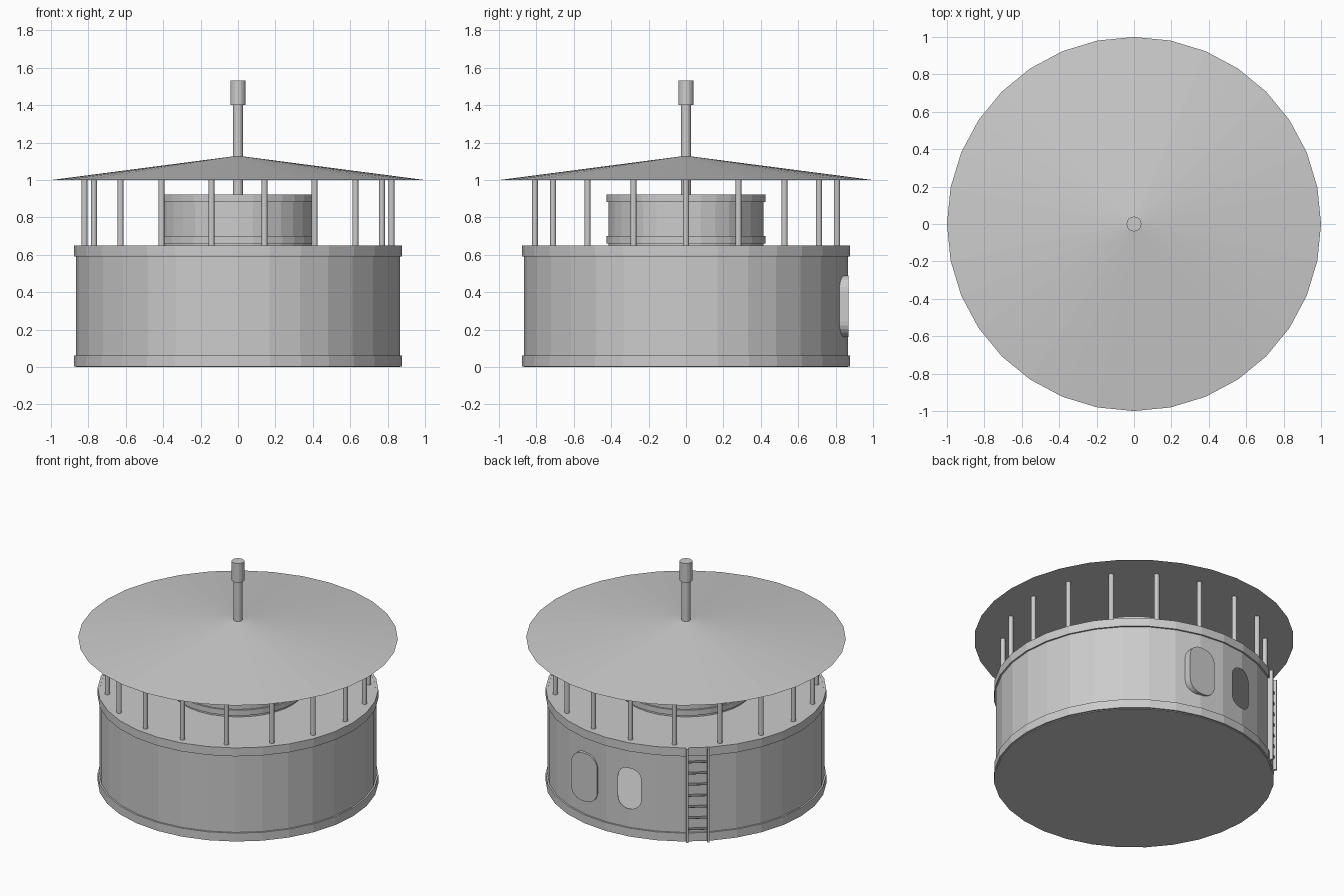
import bpy, bmesh, math
from mathutils import Vector, Matrix

if "Cube" in bpy.data.objects:
    bpy.data.objects.remove(bpy.data.objects["Cube"])

SIDES = 32
grey = bpy.data.materials.new("plain_grey")
grey.diffuse_color = (0.6, 0.6, 0.6, 1)
grey.use_nodes = True
grey.node_tree.nodes["Principled BSDF"].inputs["Base Color"].default_value = grey.diffuse_color


def finish(name, bm):
    bmesh.ops.recalc_face_normals(bm, faces=bm.faces)
    me = bpy.data.meshes.new(name)
    bm.to_mesh(me)
    bm.free()
    me.materials.append(grey)
    ob = bpy.data.objects.new(name, me)
    bpy.context.collection.objects.link(ob)
    return ob


def add_cyl(bm, r, z0, z1, sides, x=0, y=0, r2=None):
    """Upright cylinder or cone."""
    bmesh.ops.create_cone(bm, cap_ends=True, segments=sides, radius1=r,
                          radius2=r if r2 is None else r2, depth=z1 - z0,
                          matrix=Matrix.Translation((x, y, (z0 + z1) / 2)))


def cyl(name, *args, **kw):
    bm = bmesh.new()
    add_cyl(bm, *args, **kw)
    return finish(name, bm)


def band(name, r_in, r_out, z0, z1):
    """Flat hoop around a drum."""
    bm = bmesh.new()
    rings = []
    for i in range(SIDES):
        a = math.tau * i / SIDES
        rings.append([bm.verts.new((r * math.cos(a), r * math.sin(a), z))
                      for r, z in ((r_in, z0), (r_out, z0), (r_out, z1), (r_in, z1))])
    for i in range(SIDES):
        a, b = rings[i], rings[(i + 1) % SIDES]
        for k in range(4):
            bm.faces.new((a[k], b[k], b[(k + 1) % 4], a[(k + 1) % 4]))
    return finish(name, bm)


def oval_plate(name, cx, cz, w, h, r, y0, y1):
    """Rounded upright plate facing +y."""
    bm = bmesh.new()
    pts = []
    for q, (sx, sz) in enumerate(((1, 1), (-1, 1), (-1, -1), (1, -1))):
        for k in range(7):
            a = math.pi / 2 * (q + k / 6)
            pts.append((cx + sx * (w / 2 - r) + r * math.cos(a),
                        cz + sz * (h / 2 - r) + r * math.sin(a)))
    face = bm.faces.new([bm.verts.new((x, y0, z)) for x, z in pts])
    ext = bmesh.ops.extrude_face_region(bm, geom=[face])
    moved = [g for g in ext["geom"] if isinstance(g, bmesh.types.BMVert)]
    bmesh.ops.translate(bm, verts=moved, vec=(0, y1 - y0, 0))
    return finish(name, bm)


# Hollow tank with an oval opening at the back
tank = cyl("tank", 0.867, 0.0, 0.648, SIDES)
cutter = oval_plate("opening_cutter", -0.16, 0.33, 0.156, 0.28, 0.07, 0.7, 1.0)
cutter.hide_render = True
shell = tank.modifiers.new("shell", 'SOLIDIFY')
shell.thickness, shell.offset = 0.004, -1
cut = tank.modifiers.new("opening", 'BOOLEAN')
cut.operation, cut.object, cut.solver = 'DIFFERENCE', cutter, 'EXACT'
bpy.context.view_layer.update()
tank_eval = tank.evaluated_get(bpy.context.evaluated_depsgraph_get())
result = bpy.data.meshes.new_from_object(tank_eval)
tank.modifiers.clear()
tank.data = result
bpy.data.objects.remove(cutter)

band("tank_lower_band", 0.862, 0.878, 0.004, 0.062)
band("tank_upper_band", 0.862, 0.878, 0.592, 0.65)

# Hatch cover swung flat beside the opening
oval_plate("hatch_cover", 0.17, 0.325, 0.2, 0.33, 0.085, 0.81, 0.868)

# Small drum on top
cyl("upper_drum", 0.415, 0.645, 0.922, SIDES)
band("upper_drum_lower_band", 0.41, 0.426, 0.662, 0.7)
band("upper_drum_upper_band", 0.41, 0.426, 0.882, 0.922)

# Ring of roof posts
bm = bmesh.new()
for i in range(18):
    a = math.tau * i / 18
    add_cyl(bm, 0.016, 0.645, 1.005, 12, 0.82 * math.cos(a), 0.82 * math.sin(a))
finish("roof_posts", bm)

# Roof and chimney
cyl("roof", 1.0, 1.0, 1.13, SIDES, r2=0.0)
cyl("chimney_pipe", 0.028, 0.92, 1.41, 16)
cyl("chimney_cap", 0.04, 1.40, 1.532, 16)

# Ladder: built along +x, then turned to its place on the wall
bm = bmesh.new()
for s in (-1, 1):
    box = bmesh.ops.create_cube(bm, size=1)["verts"]
    bmesh.ops.scale(bm, verts=box, vec=(0.035, 0.014, 0.645))
    bmesh.ops.translate(bm, verts=box, vec=(0.879, s * 0.066, 0.3255))
for i in range(7):
    m = Matrix.Translation((0.876, 0, 0.09 + 0.077 * i)) @ Matrix.Rotation(math.pi / 2, 4, 'X')
    bmesh.ops.create_cone(bm, cap_ends=True, segments=8, radius1=0.008,
                          radius2=0.008, depth=0.132, matrix=m)
bmesh.ops.rotate(bm, verts=bm.verts, cent=Vector(), matrix=Matrix.Rotation(math.radians(129.8), 3, 'Z'))
finish("ladder", bm)
